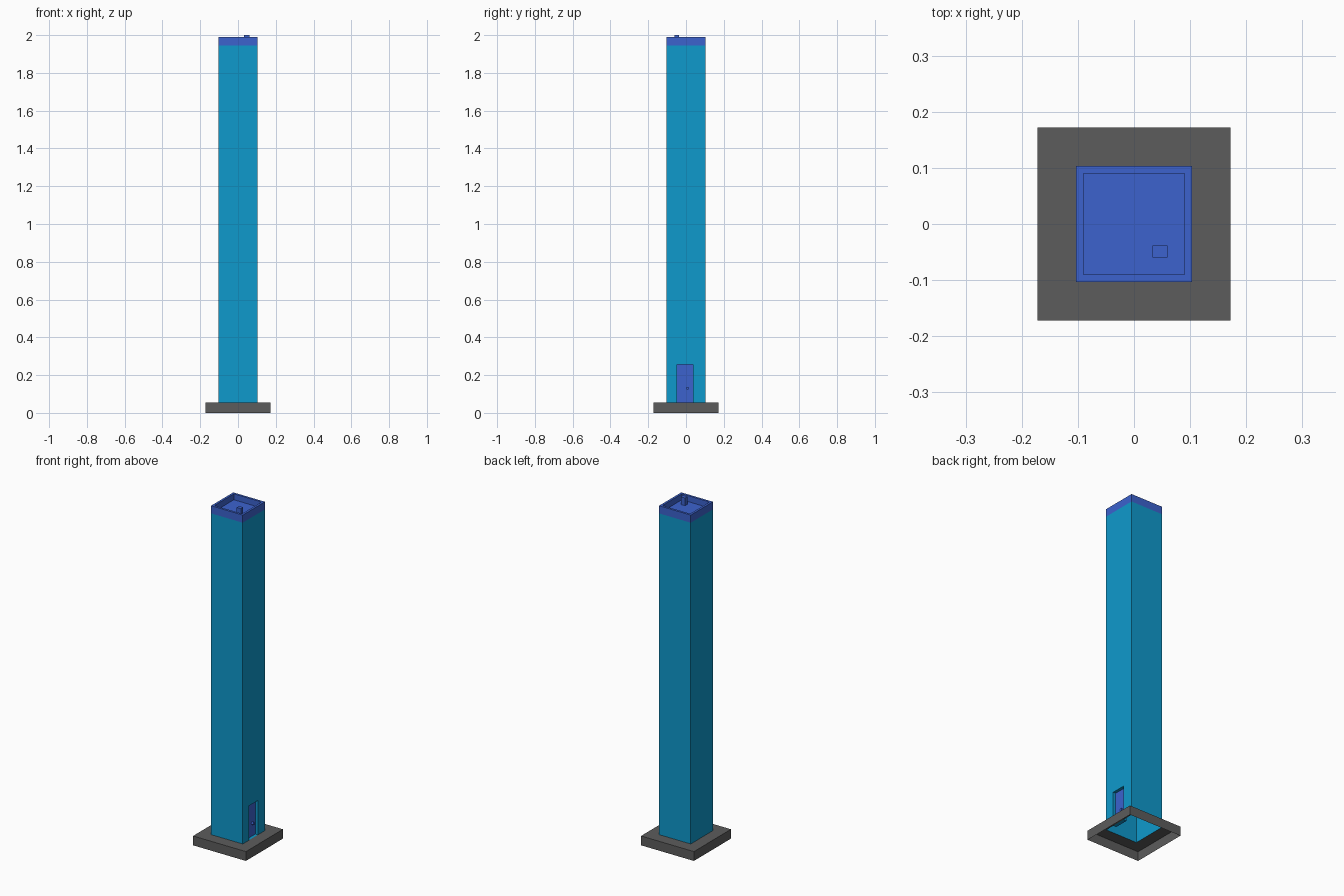
import bpy
import bmesh
from math import pi
from mathutils import Matrix, Vector

if "Cube" in bpy.data.objects:
    bpy.data.objects.remove(bpy.data.objects["Cube"], do_unlink=True)


def material(name, rgb):
    m = bpy.data.materials.new(name)
    m.use_nodes = True
    color = (*rgb, 1.0)
    m.diffuse_color = color
    m.node_tree.nodes["Principled BSDF"].inputs["Base Color"].default_value = color
    return m


CYAN = material("wall cyan", (0.0045, 0.32, 0.605))
BLUE = material("trim blue", (0.045, 0.123, 0.617))
GREY = material("base grey", (0.107, 0.107, 0.107))

BASE, BASE_TOP = 0.172, 0.055
WALL, WALL_TOP = 0.103, 1.945
RIM_INNER, RIM_TOP, ROOF = 0.09, 1.99, 1.955
DOOR_A, DOOR_B, DOOR_TOP, RECESS = -0.047, 0.038, 0.257, 0.017


def finish(bm, name, mat):
    bmesh.ops.remove_doubles(bm, verts=bm.verts, dist=1e-5)
    mesh = bpy.data.meshes.new(name)
    bm.to_mesh(mesh)
    bm.free()
    mesh.materials.append(mat)
    obj = bpy.data.objects.new(name, mesh)
    bpy.context.collection.objects.link(obj)
    return obj


def square(h):
    return [(-h, -h), (h, -h), (h, h), (-h, h)]


def ring(bm, points, z):
    return [bm.verts.new((x, y, z)) for x, y in points]


def bridge(bm, low, high, closed=True):
    """Join two matching rings with quads facing outward."""
    n = len(low)
    for i in range(n if closed else n - 1):
        j = (i + 1) % n
        bm.faces.new((low[i], low[j], high[j], high[i]))


def lofted(name, steps, mat, cap=False):
    """Square shell through (half width, height) steps."""
    bm = bmesh.new()
    rings = [ring(bm, square(h), z) for h, z in steps]
    for low, high in zip(rings, rings[1:]):
        bridge(bm, low, high)
    if cap:
        bm.faces.new(rings[-1])
    return finish(bm, name, mat)


def box(name, low, high, mat):
    low, high = Vector(low), Vector(high)
    bm = bmesh.new()
    place = Matrix.Translation((low + high) / 2) @ Matrix.Diagonal((*(high - low), 1))
    bmesh.ops.create_cube(bm, size=1, matrix=place)
    return finish(bm, name, mat)


# Plinth: open underneath, with a square opening where the shaft stands
lofted("plinth", [(BASE, 0), (BASE, BASE_TOP), (WALL, BASE_TOP)], GREY)

# Shaft: hollow, with a door recess notched into its right-hand wall
bm = bmesh.new()
back = WALL - RECESS
plan = [(back, DOOR_B), (WALL, DOOR_B), (WALL, WALL), (-WALL, WALL),
        (-WALL, -WALL), (WALL, -WALL), (WALL, DOOR_A), (back, DOOR_A)]
plan.reverse()
plan = plan[::-1]
bridge(bm, ring(bm, plan, BASE_TOP), ring(bm, plan, DOOR_TOP), closed=False)
outline = [(-WALL, -WALL), (WALL, -WALL), (WALL, DOOR_A), (WALL, DOOR_B),
           (WALL, WALL), (-WALL, WALL)]
bridge(bm, ring(bm, outline, DOOR_TOP), ring(bm, outline, WALL_TOP))
notch = [(back, DOOR_A), (WALL, DOOR_A), (WALL, DOOR_B), (back, DOOR_B)]
bm.faces.new(ring(bm, notch, BASE_TOP))
bm.faces.new(ring(bm, notch[::-1], DOOR_TOP))
finish(bm, "shaft", CYAN)

# Parapet with a sunken roof
lofted("parapet", [(WALL, WALL_TOP), (WALL, RIM_TOP), (RIM_INNER, RIM_TOP),
                   (RIM_INNER, ROOF)], BLUE, cap=True)
box("roof_vent", (0.033, -0.06, ROOF), (0.06, -0.038, 2.0), BLUE)

# Door and its knob
box("door", (back - 0.004, DOOR_A, BASE_TOP), (back, DOOR_B, DOOR_TOP), BLUE)
bm = bmesh.new()
bmesh.ops.create_cone(bm, cap_ends=True, segments=12, radius1=0.008, radius2=0.008,
                      depth=0.012,
                      matrix=Matrix.Translation((back + 0.006, 0.008, 0.13))
                      @ Matrix.Rotation(pi / 2, 4, "Y"))
finish(bm, "door_knob", BLUE)
